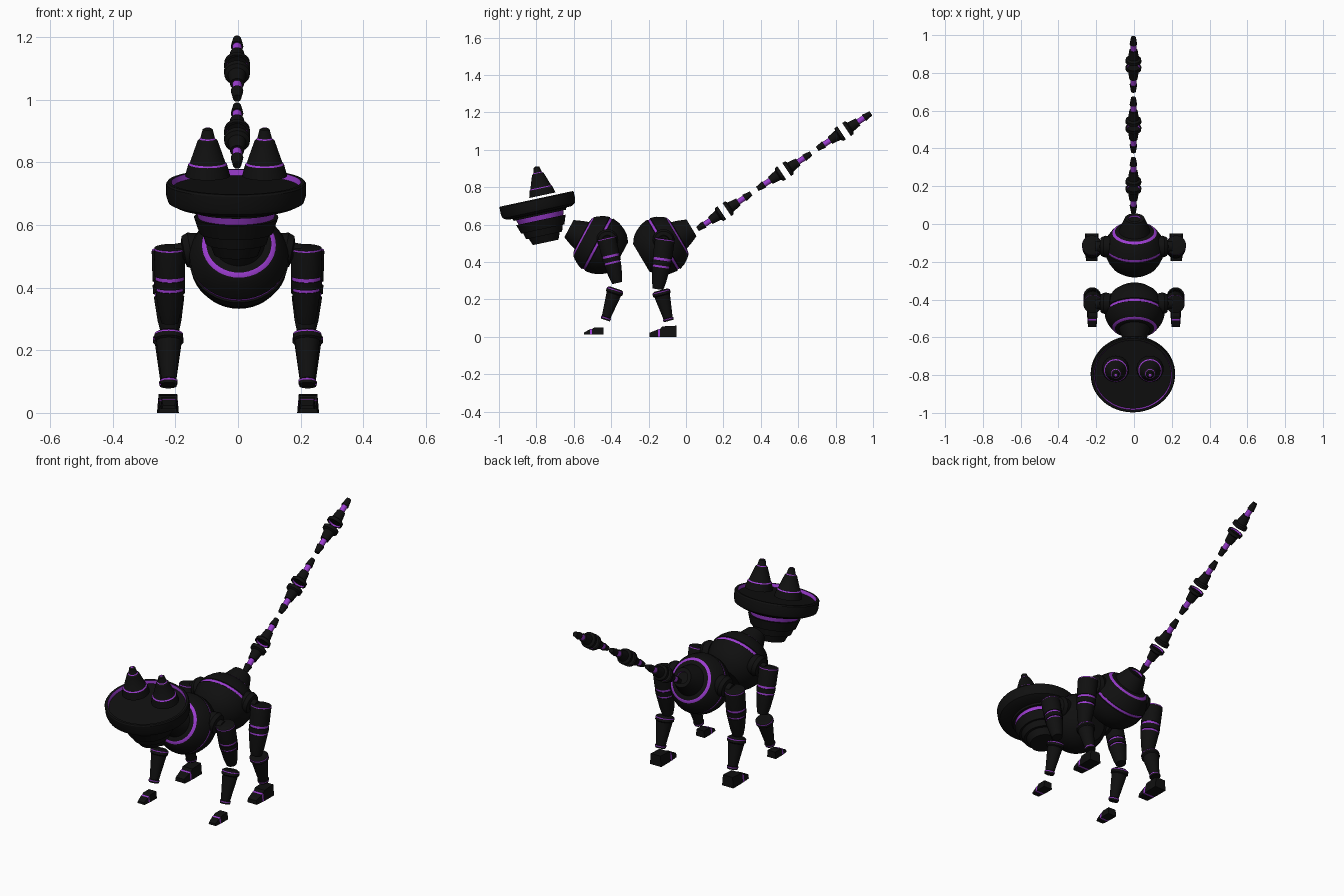
import bpy, bmesh, math
from mathutils import Vector, Matrix

cube = bpy.data.objects.get("Cube")
if cube:
    bpy.data.objects.remove(cube)


def material(name, colour):
    m = bpy.data.materials.new(name)
    m.use_nodes = True
    m.diffuse_color = (*colour, 1)
    m.node_tree.nodes["Principled BSDF"].inputs["Base Color"].default_value = (*colour, 1)
    return m


MATERIALS = [material("black shell", (0.005, 0.005, 0.005)),
             material("purple glow", (0.33, 0.045, 0.63))]
D, P = 0, 1  # dark, purple


def finish(name, bm):
    bmesh.ops.recalc_face_normals(bm, faces=bm.faces)
    me = bpy.data.meshes.new(name)
    bm.to_mesh(me)
    bm.free()
    for m in MATERIALS:
        me.materials.append(m)
    for p in me.polygons:
        p.use_smooth = True
    me.set_sharp_from_angle(angle=math.radians(30))
    ob = bpy.data.objects.new(name, me)
    bpy.context.scene.collection.objects.link(ob)
    return ob


def revolve(name, profile, origin, axis, wide=1.0, sides=40):
    """Spin (radius, height, colour of next band) about an axis, with both ends capped."""
    bm = bmesh.new()
    rings = []
    for r, t, _ in profile:
        angles = [2 * math.pi * i / sides for i in range(sides)]
        rings.append([bm.verts.new((r * wide * math.cos(a), r * math.sin(a), t)) for a in angles])
    for (_, _, colour), low, high in zip(profile, rings, rings[1:]):
        for i in range(sides):
            j = (i + 1) % sides
            bm.faces.new((low[i], low[j], high[j], high[i])).material_index = colour
    bm.faces.new(rings[0])
    bm.faces.new(rings[-1]).material_index = profile[-1][2]
    turn = Vector(axis).to_track_quat('Z', 'Y').to_matrix().to_4x4()
    bm.transform(Matrix.Translation(origin) @ turn)
    return finish(name, bm)


def between(name, profile, start, end):
    """Spin a profile whose heights run from 0 to 1 along the line start-end."""
    axis = Vector(end) - Vector(start)
    return revolve(name, [(r, t * axis.length, c) for r, t, c in profile], start, axis)


def foot(name, x, base, sections):
    """Loft rectangles (y, height, half width, colour of next band) along y."""
    bm = bmesh.new()
    loops = [[bm.verts.new(v) for v in ((x - w, y, base), (x + w, y, base),
                                        (x + w * 0.85, y, h), (x - w * 0.85, y, h))]
             for y, h, w, _ in sections]
    for s, a, b in zip(sections, loops, loops[1:]):
        for i in range(4):
            j = (i + 1) % 4
            bm.faces.new((a[i], a[j], b[j], b[i])).material_index = s[3]
    bm.faces.new(loops[0])
    bm.faces.new(loops[-1])
    finish(name, bm)


# Head: tilted dish with a raised rim and a stepped cone below
head_up = Vector((0, -0.21, 0.98)).normalized()
head_top = Vector((-0.006, -0.8, 0.738))
revolve("head_dish", [(0.13, -0.08, D), (0.175, -0.077, D), (0.197, -0.065, D), (0.203, -0.045, D),
                      (0.203, -0.006, D), (0.199, 0, D), (0.188, 0, P), (0.184, -0.018, D)],
        head_top, head_up, wide=1.1, sides=64)
revolve("head_cone", [(0.07, -0.238, D), (0.085, -0.2, D), (0.098, -0.2, D), (0.108, -0.165, D),
                      (0.118, -0.165, D), (0.135, -0.115, D), (0.122, -0.115, P), (0.13, -0.09, D),
                      (0.143, -0.09, D), (0.15, -0.07, D)], head_top, head_up)

# Ears: stepped cones with glowing rings
for side, x in (("left", 0.085), ("right", -0.097)):
    revolve(side + "_ear", [(0.072, -0.02, D), (0.062, 0.018, P), (0.057, 0.023, D), (0.032, 0.095, D),
                            (0.026, 0.1, P), (0.023, 0.104, D), (0.016, 0.132, D), (0.007, 0.137, P)],
            (x, -0.772, 0.777), head_up, sides=24)

# Body: two matching pods facing away from each other
POD = [(0.085, -0.125, D), (0.118, -0.1, D), (0.138, -0.07, D), (0.153, -0.035, D), (0.159, 0.005, D),
       (0.154, 0.008, P), (0.154, 0.022, D), (0.158, 0.025, D), (0.148, 0.055, D), (0.129, 0.085, D),
       (0.118, 0.098, P), (0.104, 0.106, D), (0.082, 0.11, D), (0.072, 0.14, D), (0.052, 0.188, D),
       (0.032, 0.188, P), (0.03, 0.18, D)]
revolve("chest_pod", POD, (0.003, -0.46, 0.49), (0, -0.88, 0.47))
revolve("hip_pod", POD, (0.003, -0.132, 0.487), (0, 0.86, 0.51))

# Legs: upper taper with two bands, flared shin and a wedge foot
UPPER = [(0.042, 0, D), (0.049, 0.01, P), (0.05, 0.03, D), (0.049, 0.38, D), (0.045, 0.38, P),
         (0.045, 0.43, D), (0.049, 0.43, D), (0.048, 0.53, D), (0.043, 0.53, P), (0.043, 0.57, D),
         (0.046, 0.57, D), (0.036, 0.85, D), (0.027, 1, D)]
SHIN = [(0.034, 0, D), (0.045, 0.04, P), (0.046, 0.07, D), (0.046, 0.15, D), (0.04, 0.18, D),
        (0.024, 0.9, D), (0.028, 0.92, P), (0.028, 0.95, D), (0.025, 1, D)]
for side, s in (("left", 1), ("right", -1)):
    x = s * 0.218
    between(side + "_front_upper_leg", UPPER, (x, -0.425, 0.53), (x, -0.368, 0.288))
    between(side + "_front_shin", SHIN, (x + s * 0.003, -0.376, 0.26), (x + s * 0.003, -0.432, 0.09))
    foot(side + "_front_foot", x + s * 0.003, 0.012,
         [(-0.545, 0.024, 0.022, D), (-0.512, 0.041, 0.026, P), (-0.502, 0.043, 0.026, D),
          (-0.49, 0.05, 0.027, D), (-0.442, 0.05, 0.027, D)])
    between(side + "_rear_upper_leg", [(r * 1.06, t, c) for r, t, c in UPPER],
            (x + s * 0.005, -0.112, 0.525), (x, -0.15, 0.255))
    between(side + "_rear_shin", [(r * 1.06, t, c) for r, t, c in SHIN],
            (x + s * 0.005, -0.135, 0.25), (x + s * 0.005, -0.092, 0.085))
    foot(side + "_rear_foot", x + s * 0.006, 0,
         [(-0.195, 0.022, 0.03, D), (-0.15, 0.04, 0.034, P), (-0.138, 0.043, 0.034, D),
          (-0.128, 0.056, 0.035, D), (-0.05, 0.06, 0.035, D)])
    # Round joints linking the legs to the pods
    for part, y in (("shoulder", -0.42), ("hip", -0.12)):
        between(side + "_" + part, [(0.05, 0, D), (0.058, 0.4, D), (0.05, 0.65, D), (0.03, 0.7, D), (0.03, 1, D)],
                (s * 0.12, y, 0.525), (s * 0.2, y, 0.51))

# Tail: three links, each a pair of facing flared cones
CONE = [(0.013, -0.172, D), (0.02, -0.128, D), (0.015, -0.128, P), (0.015, -0.09, D), (0.022, -0.09, D),
        (0.029, -0.04, D), (0.041, -0.033, D), (0.042, -0.016, D), (0.034, -0.016, P), (0.031, -0.024, D)]
tail_axis = Vector((0, 0.834, 0.552))
for n in range(3):
    centre = Vector((-0.003, 0.205 + 0.32 * n, 0.672 + 0.214 * n))
    for end, axis in (("lower", tail_axis), ("upper", -tail_axis)):
        revolve(f"tail_link_{n + 1}_{end}", CONE, centre, axis, sides=24)
